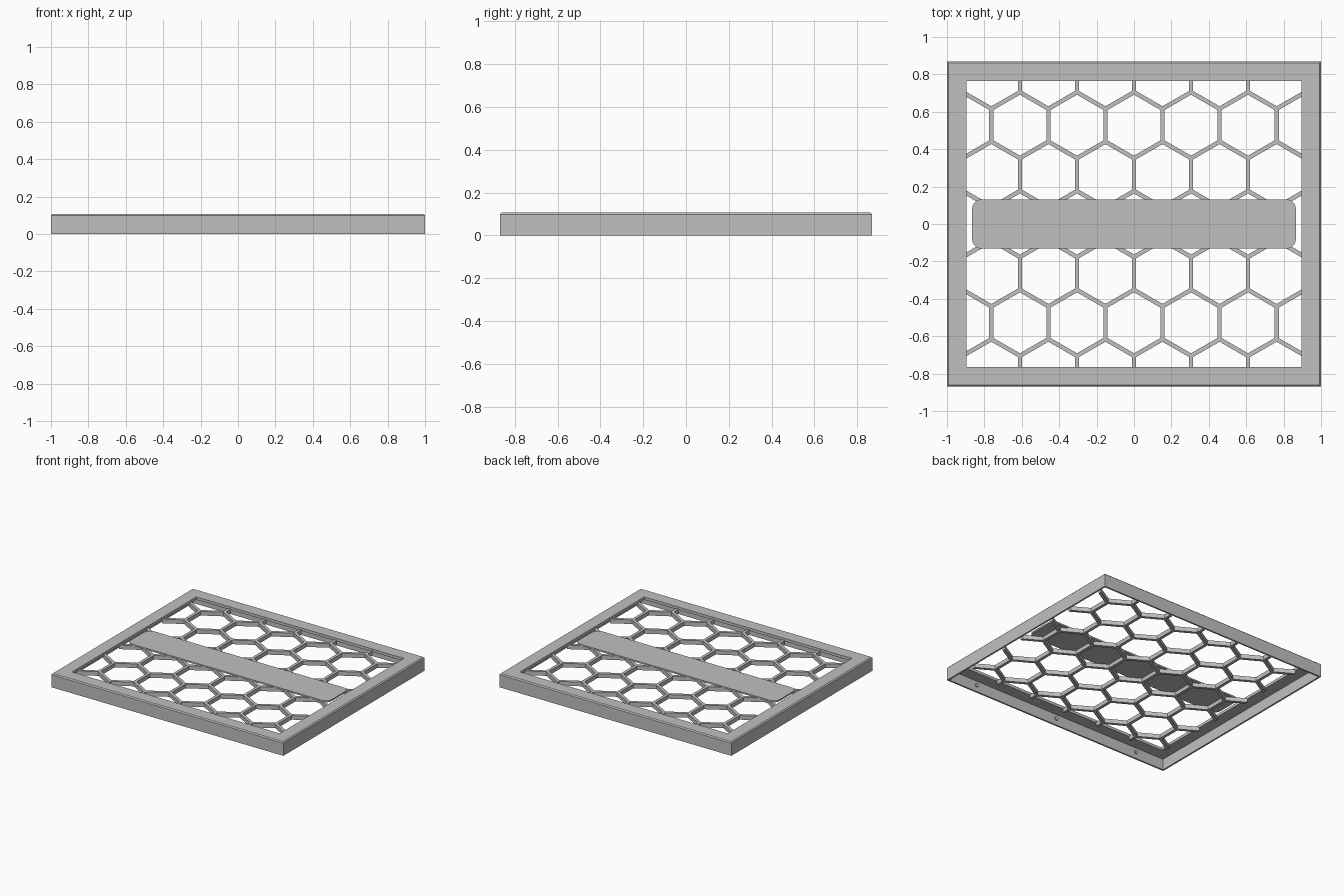
import bpy, bmesh, math
from mathutils import Matrix, Vector

if "Cube" in bpy.data.objects:
    bpy.data.objects.remove(bpy.data.objects["Cube"])

grey = bpy.data.materials.new("light_grey")
grey.diffuse_color = (0.53, 0.53, 0.53, 1)
grey.use_nodes = True
grey.node_tree.nodes["Principled BSDF"].inputs["Base Color"].default_value = grey.diffuse_color

HX, HY, H = 1.0, 0.87, 0.107      # half sizes and height
LIP = 0.105                       # width of the top flange


def finish(bm, name):
    bmesh.ops.recalc_face_normals(bm, faces=bm.faces)
    me = bpy.data.meshes.new(name)
    bm.to_mesh(me)
    bm.free()
    me.materials.append(grey)
    ob = bpy.data.objects.new(name, me)
    bpy.context.collection.objects.link(ob)
    return ob


# Frame: L-shaped section (thin skirt and top flange) swept round a rectangle
section = [(0, 0), (0, H - 0.008), (0.008, H), (LIP, H),
           (LIP, H - 0.022), (0.013, H - 0.022), (0.013, 0)]
bm = bmesh.new()
loops = []
for inset, z in section:
    x, y = HX - inset, HY - inset
    loops.append([bm.verts.new((sx * x, sy * y, z))
                  for sx, sy in ((-1, -1), (1, -1), (1, 1), (-1, 1))])
for i, a in enumerate(loops):
    b = loops[(i + 1) % len(loops)]
    for j in range(4):
        k = (j + 1) % 4
        bm.faces.new((a[j], a[k], b[k], b[j]))
finish(bm, "frame")

# Honeycomb grille: each lattice point gets one upright and two slanted bars
PITCH = 0.305
SIDE = PITCH / math.sqrt(3)
BAR_W, Z0, Z1 = 0.023, 0.060, 0.092
bm = bmesh.new()


def bar(a, b):
    d = b - a
    m = (Matrix.Translation(((a.x + b.x) / 2, (a.y + b.y) / 2, (Z0 + Z1) / 2))
         @ Matrix.Rotation(math.atan2(d.y, d.x), 4, 'Z')
         @ Matrix.Diagonal((d.length, BAR_W, Z1 - Z0, 1)))
    bmesh.ops.create_cube(bm, size=1, matrix=m)


for row in range(-4, 5):
    cy = row * 1.5 * SIDE
    shift = PITCH / 2 if row % 2 == 0 else 0
    for col in range(-4, 5):
        cx = col * PITCH + shift
        top = Vector((cx, cy + SIDE / 2))
        bar(Vector((cx, cy - SIDE / 2)), top)
        for s in (-1, 1):
            bar(top, top + Vector((s * PITCH / 2, SIDE / 2)))

# Trim the grille to the frame opening
for axis, lim in ((Vector((1, 0, 0)), HX - LIP + 0.003),
                  (Vector((0, 1, 0)), HY - LIP + 0.003)):
    for s in (-1, 1):
        res = bmesh.ops.bisect_plane(
            bm, geom=bm.verts[:] + bm.edges[:] + bm.faces[:], dist=1e-6,
            plane_co=axis * s * lim, plane_no=axis * s, clear_outer=True)
        cut = [e for e in res["geom_cut"] if isinstance(e, bmesh.types.BMEdge)]
        bmesh.ops.holes_fill(bm, edges=cut, sides=0)
finish(bm, "honeycomb_grille")

# Centre plate with rounded corners, lying on the grille
bm = bmesh.new()
px, py, r = 0.865, 0.132, 0.05
ring = []
for q, (sx, sy) in enumerate(((1, 1), (-1, 1), (-1, -1), (1, -1))):
    for i in range(6):
        t = math.pi / 2 * (q + i / 5)
        ring.append(bm.verts.new((sx * (px - r) + r * math.cos(t),
                                  sy * (py - r) + r * math.sin(t), 0.090)))
face = bm.faces.new(ring)
ext = bmesh.ops.extrude_face_region(bm, geom=[face])
bmesh.ops.translate(bm, vec=(0, 0, 0.012),
                    verts=[v for v in ext["geom"] if isinstance(v, bmesh.types.BMVert)])
if not face.is_valid or len([f for f in bm.faces if len(f.verts) > 4]) < 2:
    bm.faces.new(list(reversed(ring)))
finish(bm, "centre_plate")

# Small studs on the inside of the front and back skirt
bm = bmesh.new()
for sy in (-1, 1):
    for x in (-0.735, 0, 0.735):
        m = (Matrix.Translation((x, sy * (HY - 0.015), 0.05))
             @ Matrix.Rotation(math.pi / 2, 4, 'X'))
        bmesh.ops.create_cone(bm, cap_ends=True, segments=16, radius1=0.014,
                              radius2=0.014, depth=0.012, matrix=m)
finish(bm, "skirt_studs")
